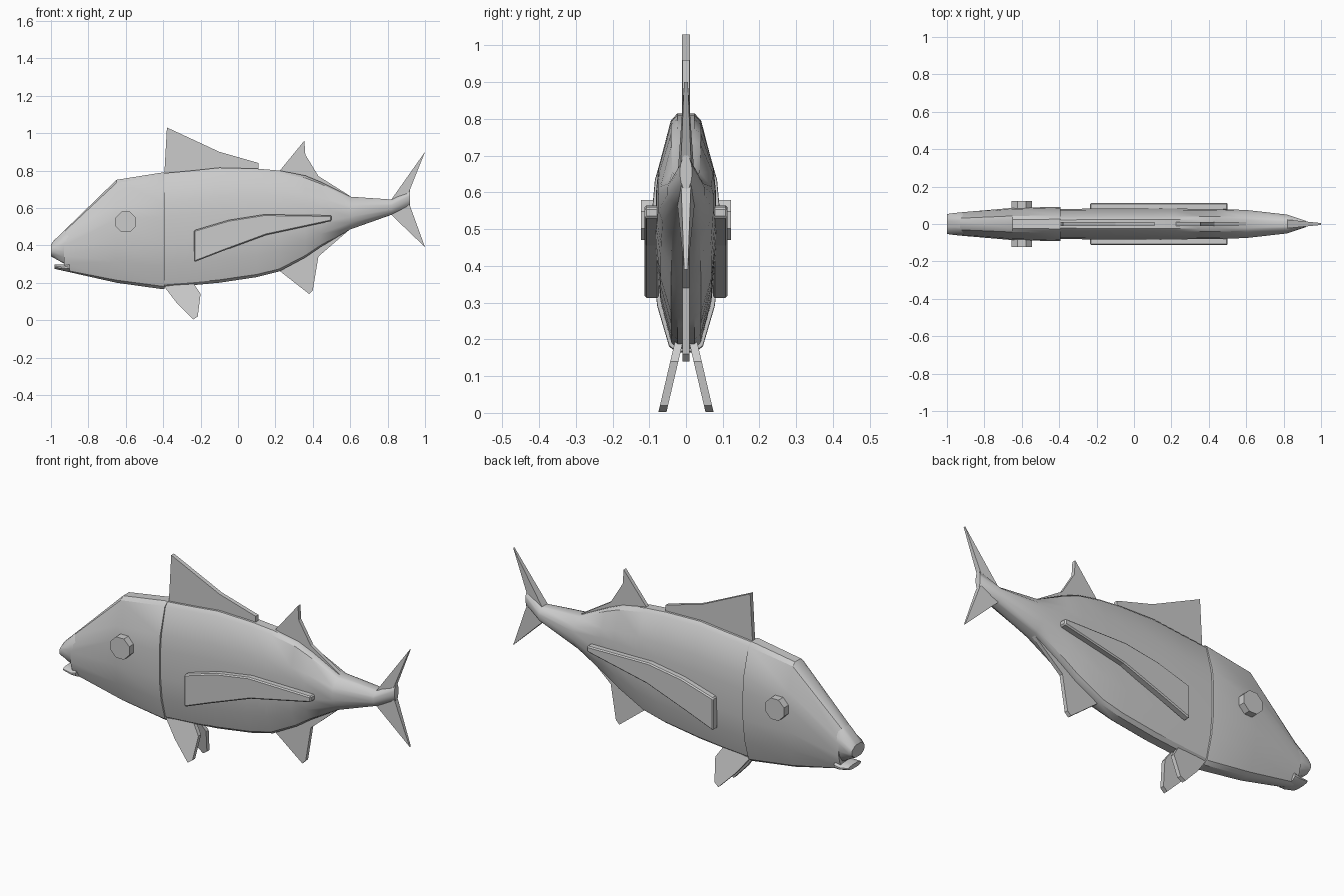
import bpy, bmesh, math
from mathutils import Matrix

if "Cube" in bpy.data.objects:
    bpy.data.objects.remove(bpy.data.objects["Cube"])


def finish(name, bm, smooth=False):
    bmesh.ops.recalc_face_normals(bm, faces=bm.faces)
    me = bpy.data.meshes.new(name)
    bm.to_mesh(me)
    bm.free()
    ob = bpy.data.objects.new(name, me)
    bpy.context.collection.objects.link(ob)
    if smooth:
        bpy.ops.object.select_all(action='DESELECT')
        bpy.context.view_layer.objects.active = ob
        ob.select_set(True)
        bpy.ops.object.shade_smooth_by_angle(angle=math.radians(32))
    return ob


# Half cross-section: (fraction of half width, fraction of height)
HALF = [(0.28, 0), (0.5, 0.025), (0.85, 0.2), (1, 0.38),
        (1, 0.62), (0.92, 0.75), (0.5, 0.97), (0.28, 1)]
RING = HALF + [(-u, v) for u, v in reversed(HALF)]


def loft(name, sections):
    """Sections are (x, bottom z, top z, half width)."""
    bm = bmesh.new()
    rings = [[bm.verts.new((x, u * w, lo + v * (hi - lo))) for u, v in RING]
             for x, lo, hi, w in sections]
    n = len(RING)
    for a, b in zip(rings, rings[1:]):
        for i in range(n):
            j = (i + 1) % n
            bm.faces.new((a[i], a[j], b[j], b[i]))
    bm.faces.new(rings[0])
    bm.faces.new(rings[-1])
    return finish(name, bm, True)


def slab(name, outline, thick, centre=lambda z: 0):
    """Fin plate from an xz outline; thick maps (x, z) to half thickness."""
    bm = bmesh.new()
    sides = [[bm.verts.new((x, centre(z) + s * thick(x, z), z)) for x, z in outline]
             for s in (-1, 1)]
    n = len(outline)
    for ring in sides:
        bm.faces.new(ring)
    for i in range(n):
        j = (i + 1) % n
        bm.faces.new((sides[0][i], sides[0][j], sides[1][j], sides[1][i]))
    return finish(name, bm)


# Trunk running back into the tail root
loft("body", [(-0.40, 0.175, 0.785, 0.08), (-0.24, 0.187, 0.80, 0.082),
              (-0.10, 0.20, 0.815, 0.082), (0.10, 0.23, 0.81, 0.082),
              (0.22, 0.26, 0.80, 0.082), (0.36, 0.335, 0.773, 0.081),
              (0.44, 0.39, 0.74, 0.08), (0.60, 0.485, 0.66, 0.075),
              (0.82, 0.563, 0.645, 0.05), (0.92, 0.61, 0.70, 0.016)])

# Head, slightly wider than the trunk, with an open mouth
loft("head", [(-0.93, 0.263, 0.478, 0.062), (-0.65, 0.20, 0.75, 0.086),
              (-0.40, 0.165, 0.79, 0.092), (-0.393, 0.168, 0.787, 0.091)])
loft("snout", [(-1.0, 0.34, 0.405, 0.052), (-0.985, 0.333, 0.425, 0.056),
               (-0.93, 0.302, 0.478, 0.062), (-0.90, 0.30, 0.50, 0.06)])
loft("lower_jaw", [(-0.98, 0.274, 0.297, 0.052), (-0.93, 0.263, 0.297, 0.06),
                   (-0.90, 0.26, 0.31, 0.06)])

# Eyes: eight-sided discs
for side, s in (("left", 1), ("right", -1)):
    bm = bmesh.new()
    m = (Matrix.Translation((-0.6, s * 0.095, 0.525))
         @ Matrix.Rotation(math.pi / 2, 4, 'X') @ Matrix.Rotation(math.pi / 8, 4, 'Z'))
    bmesh.ops.create_cone(bm, cap_ends=True, segments=8, radius1=0.059,
                          radius2=0.059, depth=0.055, matrix=m)
    finish("eye_" + side, bm)

# Centre-line fins
slab("front_dorsal_fin", [(-0.395, 0.76), (-0.38, 1.03), (-0.10, 0.90),
                          (0.11, 0.84), (0.11, 0.78)], lambda x, z: 0.011)
slab("rear_dorsal_fin", [(0.22, 0.795), (0.355, 0.96), (0.36, 0.885), (0.43, 0.77),
                         (0.60, 0.663), (0.44, 0.70)], lambda x, z: 0.01)
slab("anal_fin", [(0.22, 0.265), (0.38, 0.14), (0.40, 0.16), (0.43, 0.34),
                  (0.60, 0.487), (0.44, 0.43)], lambda x, z: 0.01)

# Forked tail blades, thinning to the tips
tail_thick = lambda x, z: 0.005 + 0.1 * (1 - x)
slab("tail_fin_upper", [(0.82, 0.645), (1.0, 0.90), (0.92, 0.70), (0.90, 0.65)], tail_thick)
slab("tail_fin_lower", [(0.82, 0.563), (1.0, 0.39), (0.92, 0.61), (0.90, 0.64)], tail_thick)

# Paired side and belly fins
side_fin = [(-0.235, 0.31), (-0.235, 0.48), (-0.05, 0.535), (0.14, 0.565),
            (0.50, 0.56), (0.50, 0.53), (0.15, 0.455), (-0.08, 0.37)]
belly_fin = [(-0.395, 0.18), (-0.33, 0.095), (-0.24, 0.003), (-0.215, 0.02),
             (-0.20, 0.14), (-0.24, 0.20)]
for side, s in (("left", 1), ("right", -1)):
    fin = slab("pectoral_fin_" + side, side_fin, lambda x, z: 0.02,
               lambda z: s * 0.093)
    bev = fin.modifiers.new("edge", 'BEVEL')
    bev.width = 0.006
    slab("pelvic_fin_" + side, belly_fin, lambda x, z: 0.011,
         lambda z: s * (0.02 + 0.235 * (0.19 - z)))
